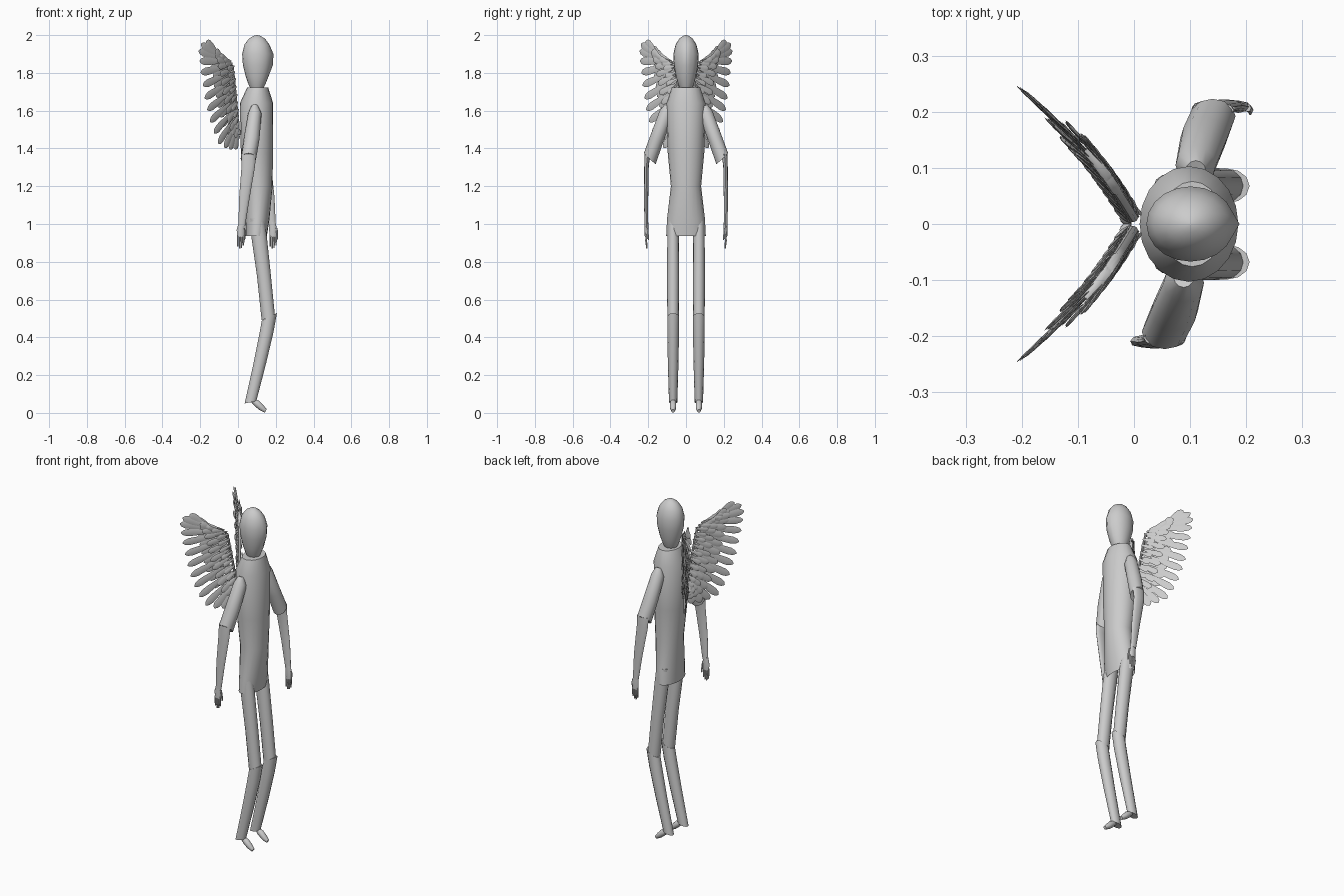
import bpy, bmesh, math
from mathutils import Vector as V


def loft(bm, rings, n=12, cap0=True, cap1=True):
    """Skin a list of (centre, half-axis a, half-axis b) ellipses."""
    loops = []
    for c, a, b in rings:
        c, a, b = V(c), V(a), V(b)
        loops.append([bm.verts.new(c + a * math.cos(2 * math.pi * i / n)
                                   + b * math.sin(2 * math.pi * i / n)) for i in range(n)])
    for p, q in zip(loops, loops[1:]):
        for i in range(n):
            j = (i + 1) % n
            bm.faces.new((p[i], p[j], q[j], q[i]))
    if cap0:
        bm.faces.new(loops[0][::-1])
    if cap1:
        bm.faces.new(loops[-1])


def finish(bm, name, angle=40):
    bmesh.ops.recalc_face_normals(bm, faces=bm.faces)
    me = bpy.data.meshes.new(name)
    bm.to_mesh(me)
    bm.free()
    ob = bpy.data.objects.new(name, me)
    bpy.context.collection.objects.link(ob)
    bpy.ops.object.select_all(action='DESELECT')
    ob.select_set(True)
    bpy.context.view_layer.objects.active = ob
    bpy.ops.object.shade_smooth_by_angle(angle=math.radians(angle))
    return ob


def part(name, rings, n=12, **kw):
    bm = bmesh.new()
    loft(bm, rings, n, **kw)
    return finish(bm, name)


def flat(x, z, rx, ry, y=0):
    return ((x, y, z), (rx, 0, 0), (0, ry, 0))


# torso: open tunic hem at the bottom
part("torso", [flat(.097, .937, .056, .105), flat(.103, 1.03, .064, .1),
               flat(.107, 1.2, .076, .08), flat(.1, 1.38, .085, .097),
               flat(.098, 1.64, .088, .103), flat(.104, 1.722, .056, .076)],
     n=20, cap0=False)

# head: egg with a slightly pointed face
head = part("head", [flat(.1, 1.71, .03, .028), flat(.1, 1.735, .043, .04),
                     flat(.101, 1.78, .06, .053), flat(.101, 1.84, .075, .064),
                     flat(.101, 1.9, .079, .067), flat(.1, 1.95, .066, .055),
                     flat(.1, 1.982, .042, .035), flat(.1, 1.996, .018, .015),
                     flat(.1, 2.0, .003, .003)], n=20)
for v in head.data.vertices:
    if v.co.x > .165 and 1.83 < v.co.z < 1.92 and abs(v.co.y) < .01:
        v.co.x += .008

# arms: one swings back, the other forward
for s, side, ex, wx in ((-1, "right", .055, .02), (1, "left", .14, .182)):
    sx = .1 + (ex - .1) * .25
    part(side + "_upper_arm", [
        ((sx, s * .095, 1.625), (.018, 0, 0), (0, s * .018, .008)),
        ((sx, s * .105, 1.585), (.036, 0, 0), (0, s * .034, .016)),
        (((sx + ex) / 2, s * .155, 1.45), (.042, 0, 0), (0, s * .036, .012)),
        ((ex, s * .192, 1.345), (.041, 0, 0), (0, s * .031, .03))])
    part(side + "_forearm", [
        ((ex, s * .203, 1.37), (.038, 0, 0), (0, .016, 0)),
        ((ex, s * .209, 1.31), (.036, 0, 0), (0, .012, 0)),
        ((wx * .6 + ex * .4, s * .211, 1.14), (.028, 0, 0), (0, .011, 0)),
        ((wx, s * .21, .99), (.018, 0, 0), (0, .01, 0))])
    # hand with four fingers and a thumb
    bm = bmesh.new()
    hx = wx - .006 if s < 0 else wx + .004
    loft(bm, [flat(wx, 1.01, .016, .009, s * .209), flat(hx, .97, .021, .011, s * .209),
              flat(hx, .93, .019, .009, s * .209)], 8)
    for i, ln in enumerate((.048, .06, .057, .045)):
        fx = hx - .015 + i * .01
        loft(bm, [flat(fx, .94, .0047, .006, s * .209), flat(fx, .91, .0045, .006, s * .211),
                  flat(fx, .93 - ln, .003, .004, s * .207)], 6)
    loft(bm, [flat(hx + .017, .98, .006, .007, s * .207), flat(hx + .022, .95, .005, .006, s * .203),
              flat(hx + .021, .915, .003, .004, s * .198)], 6)
    finish(bm, side + "_hand")

# legs: bent knees and hanging pointed feet
for s, side in ((-1, "right"), (1, "left")):
    y = s * .068
    part(side + "_thigh", [flat(.1, 1.03, .04, .031, y), flat(.112, .93, .041, .031, y),
                           flat(.138, .72, .037, .032, y),
                           ((.16, y, .505), (.035, 0, .014), (0, .031, 0))])
    part(side + "_shin", [((.166, y, .508), (.04, 0, .02), (0, .031, 0)),
                          ((.15, y, .42), (.038, 0, .008), (0, .031, 0)),
                          ((.115, y, .26), (.034, 0, .003), (0, .028, 0)),
                          ((.066, y, .056), (.031, 0, .006), (0, .022, 0))])
    part(side + "_foot", [((.075, y, .068), (.008, 0, .008), (0, .01, 0)),
                          ((.1, y, .05), (.013, 0, .013), (0, .017, 0)),
                          ((.125, y, .027), (.011, 0, .012), (0, .017, 0)),
                          ((.147, y, .01), (.005, 0, .009), (0, .009, 0))], n=10)


# wings: feathers fanned along a curved bone, laid out in a (u, z) plane
BONE = [(.15, 1.875), (.12, 1.87), (.09, 1.86), (.065, 1.835), (.053, 1.78), (.04, 1.71),
        (.028, 1.64), (.018, 1.58), (.012, 1.53), (.008, 1.5)]
TIPS = [(.27, 1.97), (.325, 1.945), (.318, 1.87), (.305, 1.78), (.285, 1.68), (.262, 1.59),
        (.23, 1.5), (.18, 1.42), (.11, 1.395), (.04, 1.395)]


def sample(pts, t):
    f = t * (len(pts) - 1)
    i = min(int(f), len(pts) - 2)
    return V(pts[i]).lerp(V(pts[i + 1]), f - i)


def wing(s, name):
    d, nrm = V((-.66, s * .75, 0)), V((.75, s * .66, 0))

    def place(p, off):
        bow = .018 * math.sin(math.pi * min(max(p[0] / .32, 0), 1))
        return V((.004, s * .004, p[1])) + d * p[0] + nrm * (off + bow)

    def feather(bm, p, q, w, off0, off1):
        a, b = place(p, off0), place(q, off1)
        ax = b - a
        side = ax.cross(nrm).normalized()
        nn = side.cross(ax).normalized()
        loft(bm, [(a + ax * t, side * w * k, nn * .0025 * k) for t, k in
                  ((0, .25), (.3, .65), (.6, .95), (.8, 1), (.93, .7), (1, .12))], 6)

    bm = bmesh.new()
    # rows: count, start, end, base blend, tip blend, half width, offsets
    for n, f0, f1, w, o0, o1 in ((14, .22, 1, .021, 0, 0),
                                 (15, .08, .64, .019, -.007, -.012),
                                 (16, .0, .42, .016, -.011, -.02),
                                 (17, -.04, .23, .013, -.012, -.022),
                                 (15, .04, .5, .017, .006, .007),
                                 (16, -.03, .26, .013, .009, .012)):
        for i in range(n):
            t = i / (n - 1)
            p, q = sample(BONE, t), sample(TIPS, t)
            j = .0025 * (i % 2)
            feather(bm, p.lerp(q, f0), p.lerp(q, f1), w, o0 + j, o1 + j)
    # wing bone
    loft(bm, [(place(p, 0), nrm * .009, d * .007 + V((0, 0, .006 if i < 3 else .001)))
              for i, p in enumerate(BONE)], 8)
    finish(bm, name)


wing(1, "left_wing")
wing(-1, "right_wing")
